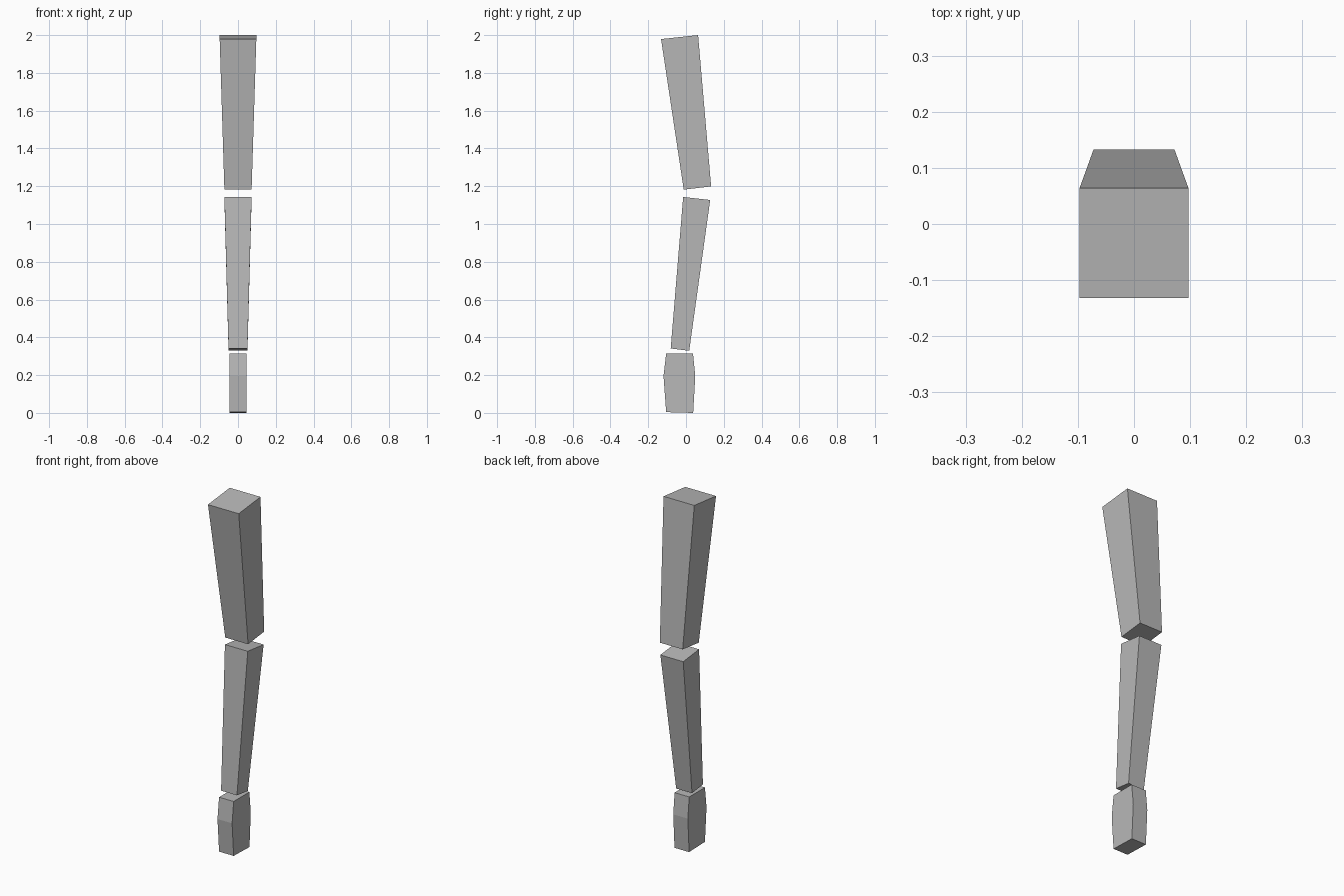
import bpy
import bmesh

if "Cube" in bpy.data.objects:
    bpy.data.objects.remove(bpy.data.objects["Cube"])

grey = bpy.data.materials.new("plain grey")
grey.diffuse_color = (0.48, 0.48, 0.48, 1)
grey.use_nodes = True
grey.node_tree.nodes["Principled BSDF"].inputs["Base Color"].default_value = grey.diffuse_color


def limb(name, sections):
    """Loft rectangular sections (half width, front y, front z, back y, back z), bottom to top."""
    bm = bmesh.new()
    rings = []
    for w, fy, fz, by, bz in sections:
        corners = [(-w, fy, fz), (w, fy, fz), (w, by, bz), (-w, by, bz)]
        rings.append([bm.verts.new(c) for c in corners])
    for low, high in zip(rings, rings[1:]):
        for i in range(4):
            j = (i + 1) % 4
            bm.faces.new((low[i], low[j], high[j], high[i]))
    bm.faces.new(rings[0][::-1])
    bm.faces.new(rings[-1])
    bmesh.ops.recalc_face_normals(bm, faces=bm.faces)
    mesh = bpy.data.meshes.new(name)
    bm.to_mesh(mesh)
    bm.free()
    mesh.materials.append(grey)
    obj = bpy.data.objects.new(name, mesh)
    bpy.context.collection.objects.link(obj)
    return obj


# Upper segment, leaning forward toward the top
limb("upper_arm", [(0.072, -0.012, 1.182, 0.133, 1.199),
                   (0.097, -0.132, 1.979, 0.064, 2.0)])

# Lower segment, leaning back toward the top
limb("forearm", [(0.05, -0.081, 0.341, 0.017, 0.329),
                 (0.072, -0.015, 1.143, 0.128, 1.127)])

# Upright end block, bulging front and back
limb("hand", [(0.046, -0.105, 0.004, 0.038, 0.0),
              (0.046, -0.119, 0.195, 0.049, 0.195),
              (0.046, -0.105, 0.314, 0.037, 0.314)])
